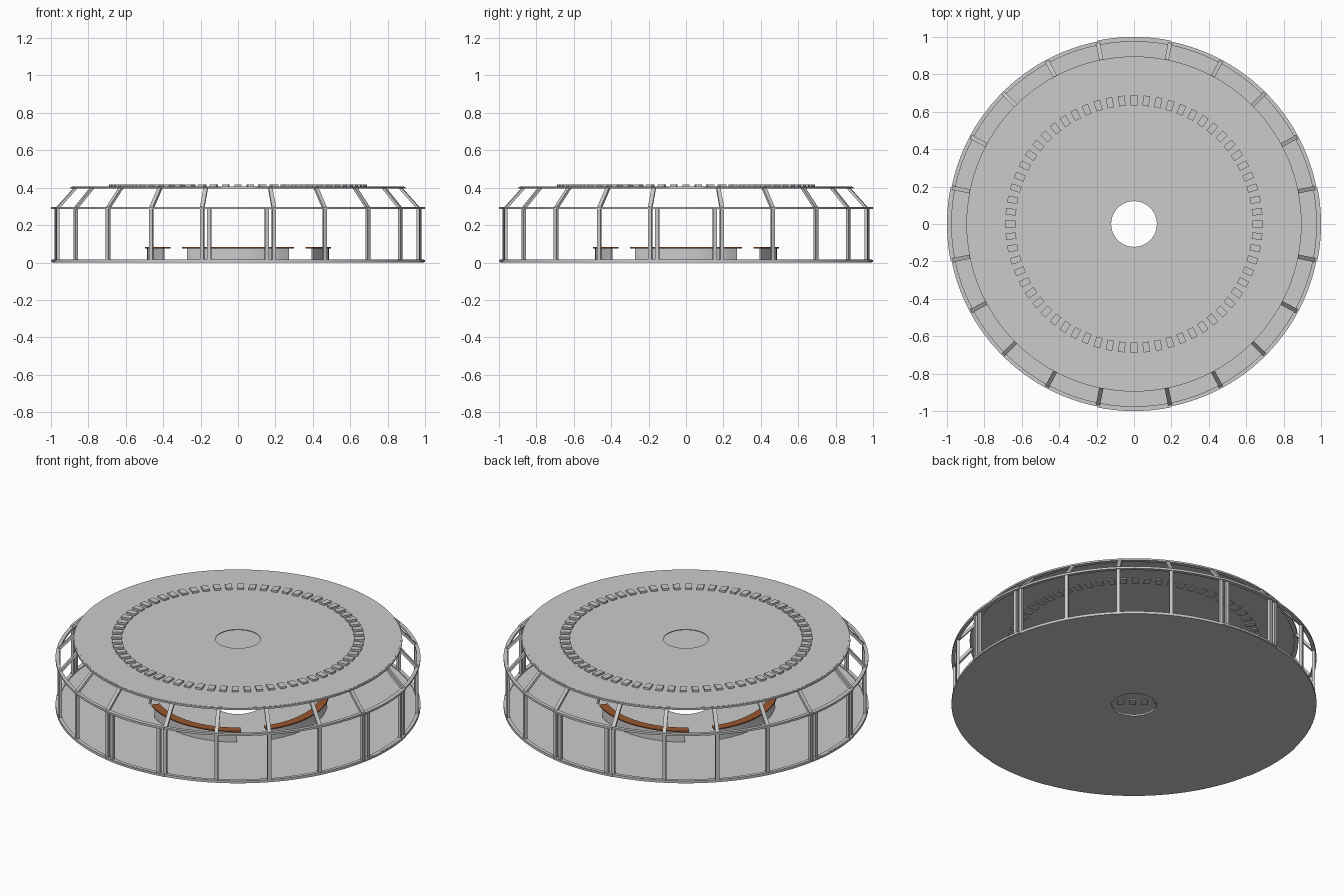
import bpy, bmesh, math
from mathutils import Matrix, Vector

if "Cube" in bpy.data.objects:
    bpy.data.objects.remove(bpy.data.objects["Cube"])

def finish(name, bm, smooth=False, mat=None):
    bmesh.ops.recalc_face_normals(bm, faces=bm.faces)
    me = bpy.data.meshes.new(name)
    bm.to_mesh(me)
    bm.free()
    ob = bpy.data.objects.new(name, me)
    bpy.context.collection.objects.link(ob)
    if mat:
        me.materials.append(mat)
    if smooth:
        bpy.context.view_layer.objects.active = ob
        ob.select_set(True)
        bpy.ops.object.shade_smooth_by_angle(angle=math.radians(30))
        ob.select_set(False)
    return ob

def arc_solid(name, r0, r1, z0, z1, start=0, end=360, n=96, mat=None):
    """Rectangular section swept around z, full ring or arc."""
    bm = bmesh.new()
    full = end - start >= 360
    rows = []
    for i in range(n if full else n + 1):
        a = math.radians(start + (end - start) * i / n)
        rows.append([bm.verts.new((r * math.cos(a), r * math.sin(a), z))
                     for r, z in ((r0, z0), (r1, z0), (r1, z1), (r0, z1))])
    for i in range(n):
        p, q = rows[i], rows[(i + 1) % len(rows)]
        for k in range(4):
            m = (k + 1) % 4
            bm.faces.new((p[k], p[m], q[m], q[k]))
    if not full:
        bm.faces.new(rows[0])
        bm.faces.new(rows[-1])
    return finish(name, bm, True, mat)

def bars(name, angles, a, b, depth, width):
    """Box bars from (r, z) point a to b, repeated at each angle."""
    bm = bmesh.new()
    d = Vector((b[0] - a[0], 0, b[1] - a[1]))
    mid = Vector(((a[0] + b[0]) / 2, 0, (a[1] + b[1]) / 2))
    tilt = Matrix.Rotation(math.atan2(d.x, d.z), 4, 'Y')
    for t in angles:
        m = (Matrix.Rotation(math.radians(t), 4, 'Z') @ Matrix.Translation(mid)
             @ tilt @ Matrix.Diagonal((depth, width, d.length, 1)))
        bmesh.ops.create_cube(bm, size=1, matrix=m)
    return finish(name, bm)

wood = bpy.data.materials.new("wood")
wood.diffuse_color = (0.32, 0.10, 0.03, 1)
wood.use_nodes = True
wood.node_tree.nodes["Principled BSDF"].inputs["Base Color"].default_value = wood.diffuse_color

# floor and roof plates with centre openings
arc_solid("floor", 0.122, 0.985, 0, 0.01, n=128)
arc_solid("roof", 0.122, 0.888, 0.401, 0.406, n=128)

# horizontal frame rings
arc_solid("bottom_rail", 0.975, 0.995, 0, 0.015, n=128)
arc_solid("middle_rail", 0.975, 0.995, 0.285, 0.297, n=128)
arc_solid("top_rail", 0.872, 0.896, 0.395, 0.405, n=128)

# wall posts, sloped rafters and paired door posts
post_angles = [q * 90 + 11.25 + i * 16.875 for q in range(4) for i in range(5)]
door_angles = [q * 90 + s * 9 for q in range(4) for s in (-1, 1)]
bars("wall_posts", post_angles, (0.983, 0.01), (0.983, 0.29), 0.016, 0.02)
bars("door_posts", door_angles, (0.983, 0.01), (0.983, 0.29), 0.016, 0.02)
bars("rafters", post_angles, (0.984, 0.29), (0.884, 0.40), 0.014, 0.022)

# thin sills and headers over the doors
for q in range(4):
    for label, z in (("sill", 0.002), ("header", 0.285)):
        arc_solid(f"door_{label}_{q}", 0.985, 1.0, z, z + 0.012,
                  q * 90 - 11.25, q * 90 + 11.25, 12)

# ring of small roof vents
bars("roof_vents", [i * 360 / 64 for i in range(64)],
     (0.661, 0.396), (0.661, 0.417), 0.055, 0.035)

# four curved counters
for q in range(4):
    c = q * 90
    arc_solid(f"counter_base_{q}", 0.474, 0.486, 0, 0.075, c - 34.2, c + 34.2, 32)
    arc_solid(f"counter_top_{q}", 0.45, 0.498, 0.075, 0.082, c - 36.8, c + 36.8, 32, wood)
